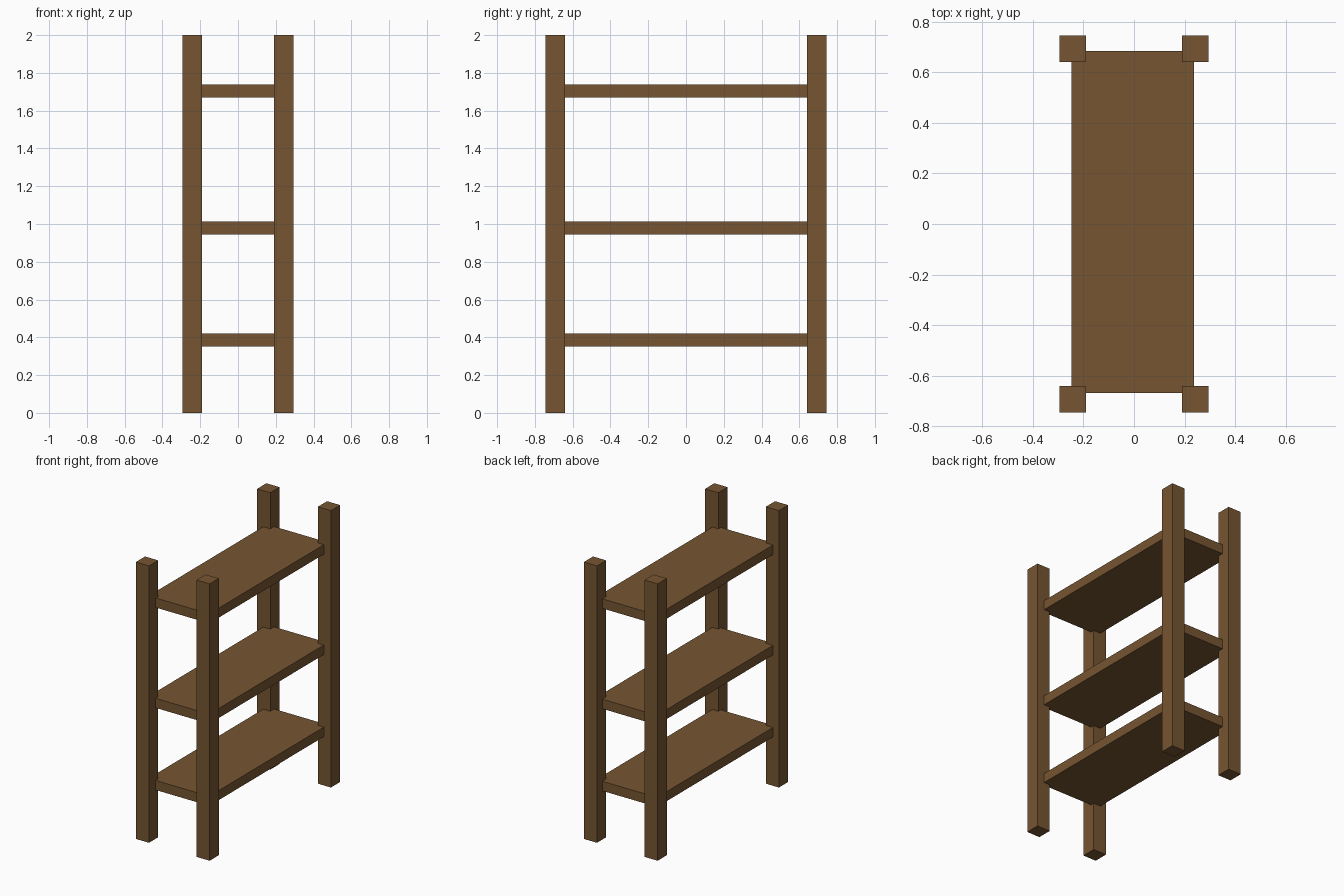
import bpy

if "Cube" in bpy.data.objects:
    bpy.data.objects.remove(bpy.data.objects["Cube"])

wood = bpy.data.materials.new("brown_wood")
wood.diffuse_color = (0.18, 0.09, 0.032, 1.0)
wood.use_nodes = True
wood.node_tree.nodes["Principled BSDF"].inputs["Base Color"].default_value = wood.diffuse_color


def box(name, lo, hi):
    """Box spanning two opposite corners."""
    centre = [(a + b) / 2 for a, b in zip(lo, hi)]
    bpy.ops.mesh.primitive_cube_add(size=1, location=centre)
    obj = bpy.context.object
    obj.name = name
    obj.scale = [b - a for a, b in zip(lo, hi)]
    bpy.ops.object.transform_apply(location=False, rotation=False, scale=True)
    obj.data.materials.append(wood)
    return obj


# Four square corner posts
POST, HEIGHT = 0.105, 2.0
CX, CY = 0.2425, 0.6925
for y_name, sy in (("front", -1), ("back", 1)):
    for x_name, sx in (("left", -1), ("right", 1)):
        x, y, h = sx * CX, sy * CY, POST / 2
        box(f"{y_name}_{x_name}_post", (x - h, y - h, 0), (x + h, y + h, HEIGHT))

# Three shelf boards let into the posts
for name, z in (("lower", 0.352), ("middle", 0.945), ("upper", 1.67)):
    box(f"{name}_shelf", (-0.247, -0.668, z), (0.238, 0.684, z + 0.069))
